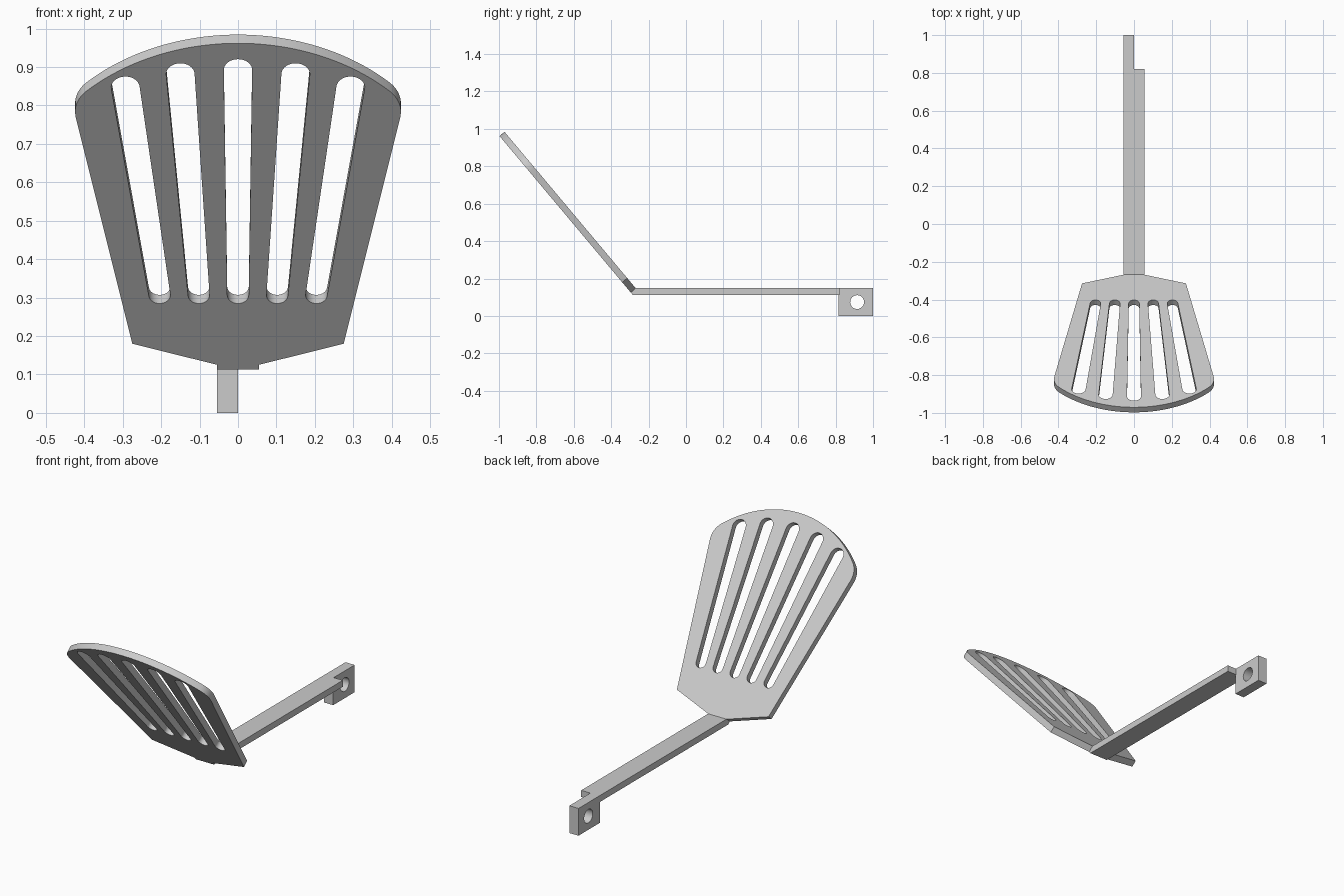
import bpy
import bmesh
from math import sin, cos, pi, radians, sqrt, atan2, asin
from mathutils import Matrix, Vector

if "Cube" in bpy.data.objects:
    bpy.data.objects.remove(bpy.data.objects["Cube"], do_unlink=True)

steel = bpy.data.materials.new("light_grey_steel")
steel.use_nodes = True
GREY = (0.6, 0.6, 0.6, 1)
steel.diffuse_color = GREY
steel.node_tree.nodes["Principled BSDF"].inputs["Base Color"].default_value = GREY

THICK = 0.035
TILT = radians(50)
WIDTH = 0.11


def arc(cx, cy, r, a0, a1, n):
    return [(cx + r * cos(a0 + (a1 - a0) * i / n),
             cy + r * sin(a0 + (a1 - a0) * i / n)) for i in range(n + 1)]


def plate(name, loops, thickness, axes, origin):
    """Extrude a flat outline (first loop) with holes (other loops)."""
    curve = bpy.data.curves.new(name, "CURVE")
    curve.dimensions = "2D"
    curve.fill_mode = "BOTH"
    curve.extrude = thickness / 2
    for loop in loops:
        spline = curve.splines.new("POLY")
        spline.points.add(len(loop) - 1)
        for point, (x, y) in zip(spline.points, loop):
            point.co = (x, y, 0, 1)
        spline.use_cyclic_u = True
    helper = bpy.data.objects.new(name + "_outline", curve)
    mesh = bpy.data.meshes.new_from_object(helper)
    bpy.data.objects.remove(helper)
    matrix = Matrix(axes).transposed().to_4x4()
    matrix.translation = origin
    bm = bmesh.new()
    bm.from_mesh(mesh)
    bmesh.ops.remove_doubles(bm, verts=bm.verts, dist=0.0001)
    bm.transform(matrix)
    bmesh.ops.recalc_face_normals(bm, faces=bm.faces)
    bm.to_mesh(mesh)
    bm.free()
    mesh.name = name
    mesh.materials.clear()
    mesh.materials.append(steel)
    obj = bpy.data.objects.new(name, mesh)
    bpy.context.collection.objects.link(obj)
    bpy.ops.object.select_all(action="DESELECT")
    obj.select_set(True)
    bpy.context.view_layer.objects.active = obj
    bpy.ops.object.shade_smooth_by_angle(angle=radians(30))
    return obj


def slot(x0, y0, r0, x1, y1, r1):
    """Tapered slot with round ends."""
    heading = atan2(y1 - y0, x1 - x0)
    lean = asin((r1 - r0) / sqrt((x1 - x0) ** 2 + (y1 - y0) ** 2))
    side = pi / 2 + lean
    return (arc(x1, y1, r1, heading - side, heading + side, 16)
            + arc(x0, y0, r0, heading + side, heading + 2 * pi - side, 16))


# Blade outline: straight flared sides, filleted into a broad top arc
TOP, R, r = 1.108, 0.56, 0.1
centre = Vector((0, TOP - R))
shoulder = Vector((0.275, 0.0875))
edge = (Vector((0.42, 0.845)) - shoulder).normalized()
inward = Vector((-edge.y, edge.x))
start = shoulder + inward * r
rel = start - centre
b = rel.dot(edge)
fillet = start + edge * (-b + sqrt(b * b - rel.length_squared + (R - r) ** 2))
a_line = atan2(-inward.y, -inward.x)
a_top = atan2(fillet.y - centre.y, fillet.x)

half = [(WIDTH / 2, 0), (WIDTH / 2, 0.016), tuple(shoulder)]
half += arc(fillet.x, fillet.y, r, a_line, a_top, 12)
half += arc(0, centre.y, R, a_top, pi / 2, 20)[1:]
outline = half + [(-x, y) for x, y in reversed(half[:-1])]

# Five fanned slots
slots = [slot(0, 0.252, 0.028, 0, 1.017, 0.037)]
for s in (-1, 1):
    slots.append(slot(s * 0.102, 0.252, 0.028, s * 0.15, 1.003, 0.037))
    slots.append(slot(s * 0.204, 0.252, 0.028, s * 0.293, 0.958, 0.037))

up_blade = Vector((0, -cos(TILT), sin(TILT)))
down_face = Vector((1, 0, 0)).cross(up_blade)
bend = Vector((0, -0.285, 0.113))
plate("slotted_blade", [outline] + slots, THICK,
      ((1, 0, 0), up_blade, down_face), bend - down_face * THICK / 2)

# Handle bar, mitred against the blade
SIDE = ((0, 1, 0), (0, 0, 1), (1, 0, 0))
plate("handle", [[(-0.285, 0.113), (0.82, 0.113), (0.82, 0.148), (-0.268, 0.148)]],
      WIDTH, SIDE, (0, 0, 0))

# Hanging tab with a round hole, on the right half of the handle end
hole = arc(0.915, 0.074, 0.037, 0, 2 * pi, 32)[:-1]
plate("hanging_tab", [[(0.816, 0), (1, 0), (1, 0.148), (0.816, 0.148)], hole],
      WIDTH / 2, SIDE, (-WIDTH / 4, 0, 0))
